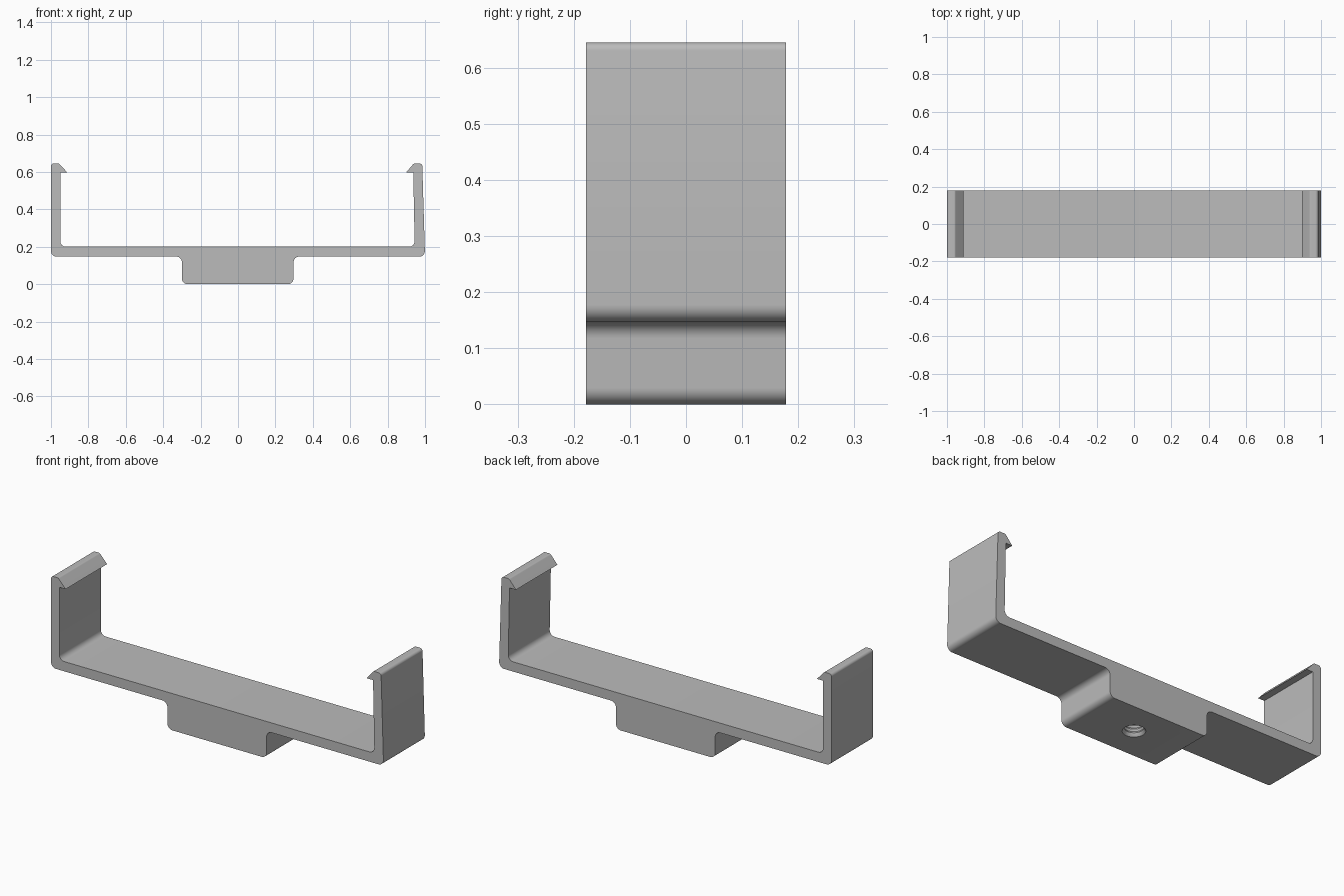
import bpy, bmesh, math
from mathutils import Vector

if "Cube" in bpy.data.objects:
    bpy.data.objects.remove(bpy.data.objects["Cube"])

HALF_DEPTH = 0.178

grey = bpy.data.materials.new("plain grey")
grey.diffuse_color = (0.5, 0.5, 0.5, 1)
grey.use_nodes = True
grey.node_tree.nodes["Principled BSDF"].inputs["Base Color"].default_value = grey.diffuse_color


def fillet(points, steps=8):
    """Round each (x, z, radius) corner of a closed outline with an arc."""
    out = []
    for i, (x, z, r) in enumerate(points):
        p = Vector((x, z))
        if r == 0:
            out.append(p)
            continue
        a = (Vector(points[i - 1][:2]) - p).normalized()
        b = (Vector(points[(i + 1) % len(points)][:2]) - p).normalized()
        half = a.angle(b) / 2
        centre = p + (a + b).normalized() * (r / math.sin(half))
        start = p + a * (r / math.tan(half)) - centre
        end = p + b * (r / math.tan(half)) - centre
        for k in range(steps + 1):
            t = k / steps
            sweep = start.angle(end)
            out.append(centre + (start * math.sin((1 - t) * sweep)
                                 + end * math.sin(t * sweep)) / math.sin(sweep))
    return out


def make_object(name, bm):
    bmesh.ops.recalc_face_normals(bm, faces=bm.faces)
    mesh = bpy.data.meshes.new(name)
    bm.to_mesh(mesh)
    bm.free()
    mesh.materials.append(grey)
    obj = bpy.data.objects.new(name, mesh)
    bpy.context.collection.objects.link(obj)
    return obj


# Clip bracket: one side profile with hooked arms and a mounting block
profile = [
    (-1.0, 0.645, 0.015), (-0.957, 0.645, 0.012), (-0.912, 0.596, 0),
    (-0.95, 0.596, 0), (-0.95, 0.2, 0.03),
    (0.945, 0.2, 0.03), (0.937, 0.596, 0),
    (0.898, 0.596, 0), (0.940, 0.645, 0.012), (0.985, 0.645, 0.015),
    (1.0, 0.147, 0.03), (0.297, 0.147, 0.03), (0.297, 0.0, 0.03),
    (-0.3, 0.0, 0.03), (-0.3, 0.147, 0.03), (-1.0, 0.147, 0.03),
]
bm = bmesh.new()
face = bm.faces.new([bm.verts.new((p.x, -HALF_DEPTH, p.y)) for p in fillet(profile)])
ext = bmesh.ops.extrude_face_region(bm, geom=[face])
bmesh.ops.translate(bm, vec=(0, 2 * HALF_DEPTH, 0),
                    verts=[v for v in ext["geom"] if isinstance(v, bmesh.types.BMVert)])
bracket = make_object("clip_bracket", bm)

# Blind threaded screw hole in the underside, cut with a ridged plug
rings = [(0.056, -0.01), (0.056, 0.0), (0.05, 0.006)]
for k in range(6):
    rings += [(0.044, 0.016 + k * 0.02), (0.05, 0.026 + k * 0.02)]
rings.append((0.044, 0.14))
bm = bmesh.new()
SIDES = 32
loops = [[bm.verts.new((r * math.cos(2 * math.pi * i / SIDES),
                        r * math.sin(2 * math.pi * i / SIDES), z)) for i in range(SIDES)]
         for r, z in rings]
for lo, hi in zip(loops, loops[1:]):
    for i in range(SIDES):
        j = (i + 1) % SIDES
        bm.faces.new((lo[i], lo[j], hi[j], hi[i]))
bm.faces.new(loops[0][::-1])
bm.faces.new(loops[-1])
cutter = make_object("screw_hole_cutter", bm)
cutter.hide_render = True

cut = bracket.modifiers.new("screw_hole", 'BOOLEAN')
cut.object = cutter
cut.operation = 'DIFFERENCE'
cut.solver = 'EXACT'

bpy.context.view_layer.objects.active = bracket
bracket.select_set(True)
bpy.ops.object.modifier_apply(modifier=cut.name)
bpy.data.objects.remove(cutter)
bpy.ops.object.shade_smooth_by_angle(angle=math.radians(30))
